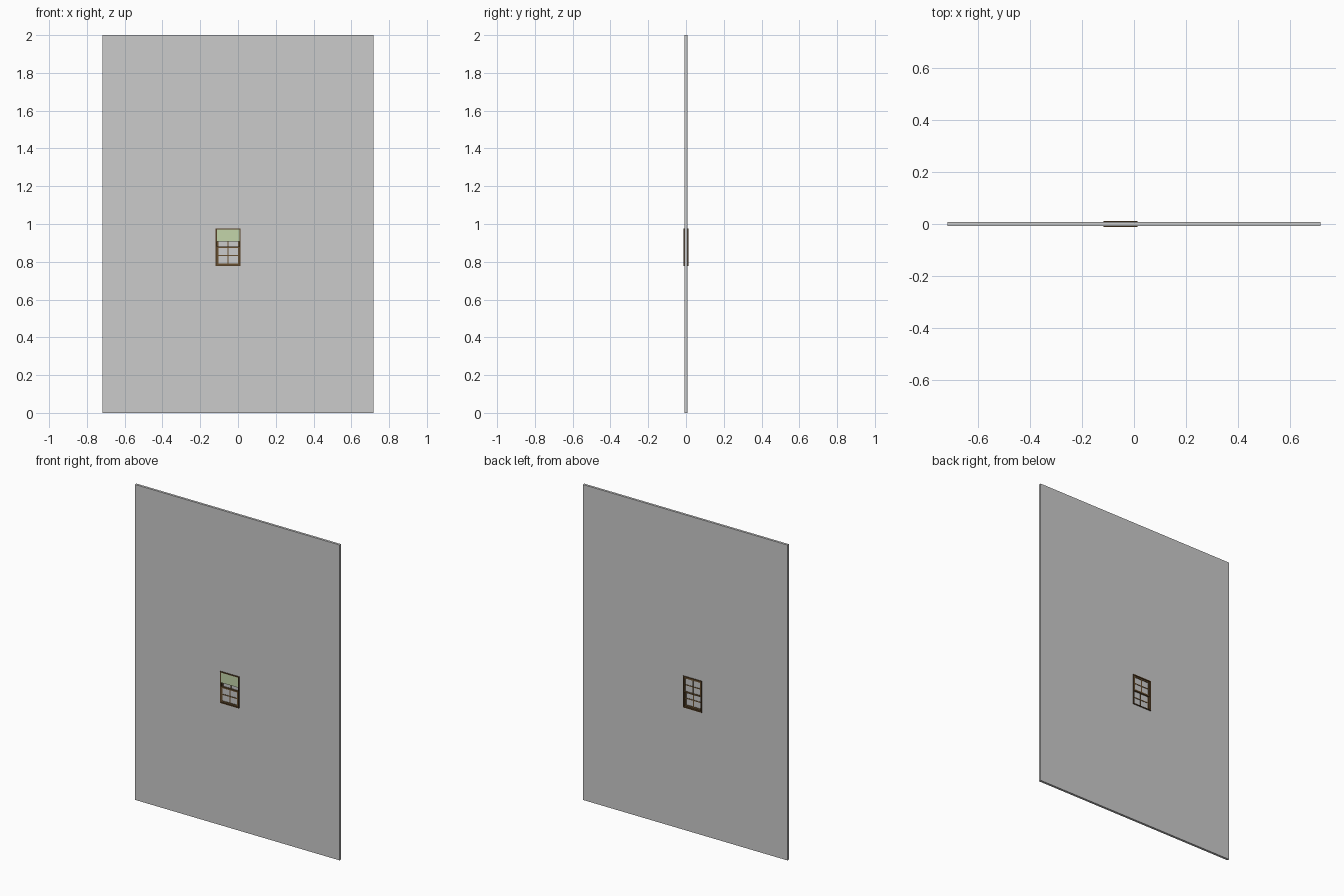
import bpy

if "Cube" in bpy.data.objects:
    bpy.data.objects.remove(bpy.data.objects["Cube"])


def material(name, color):
    m = bpy.data.materials.new(name)
    m.diffuse_color = color
    m.use_nodes = True
    m.node_tree.nodes["Principled BSDF"].inputs["Base Color"].default_value = m.diffuse_color
    return m


WOOD = material("dark_wood", (0.09, 0.05, 0.02, 1))
SASH = material("sash_wood", (0.14, 0.08, 0.03, 1))
BLIND = material("pale_green", (0.55, 0.66, 0.40, 1))


def boxes(name, spans, mat=None):
    """One object from axis-aligned boxes given as (x0, x1, y0, y1, z0, z1)."""
    verts, faces = [], []
    for x0, x1, y0, y1, z0, z1 in spans:
        n = len(verts)
        verts += [(x, y, z) for x in (x0, x1) for y in (y0, y1) for z in (z0, z1)]
        quads = ((0, 1, 3, 2), (4, 6, 7, 5), (0, 4, 5, 1),
                 (2, 3, 7, 6), (0, 2, 6, 4), (1, 5, 7, 3))
        faces += [[n + i for i in q] for q in quads]
    mesh = bpy.data.meshes.new(name)
    mesh.from_pydata(verts, [], faces)
    if mat:
        mesh.materials.append(mat)
    ob = bpy.data.objects.new(name, mesh)
    bpy.context.collection.objects.link(ob)
    return ob


def ring(x0, x1, y0, y1, z0, z1, side, low, top):
    """Four rails around a rectangular opening."""
    return [(x0, x0 + side, y0, y1, z0, z1), (x1 - side, x1, y0, y1, z0, z1),
            (x0 + side, x1 - side, y0, y1, z0, z0 + low),
            (x0 + side, x1 - side, y0, y1, z1 - top, z1)]


# Window opening
X0, X1, Z0, Z1 = -0.118, 0.014, 0.777, 0.977
XC = (X0 + X1) / 2
T = 0.006

# Wall panel with a hole for the window
wall = boxes("wall", [(-0.718, 0.718, -0.007, 0.008, 0, 2)])
cutter = boxes("opening_cutter",
               [(X0 + 0.003, X1 - 0.003, -0.1, 0.1, Z0 + 0.003, Z1 - 0.003)])
cutter.hide_render = True
cutter.hide_set(True)
cut = wall.modifiers.new("opening", "BOOLEAN")
cut.object = cutter
cut.solver = "EXACT"

# Outer frame lining the opening
boxes("window_frame", ring(X0, X1, -0.0125, 0.0125, Z0, Z1, T, T, T), WOOD)

# Two sliding sashes, each with crossed glazing bars and a glass pane
for label, z0, z1, y in (("lower", Z0 + T, 0.882, -0.004),
                         ("upper", 0.872, Z1 - T, 0.004)):
    a, b = X0 + T, X1 - T
    zc = (z0 + z1) / 2
    boxes(label + "_sash",
          ring(a, b, y - 0.004, y + 0.004, z0, z1, 0.008, 0.009, 0.009), SASH)
    boxes(label + "_glazing_bars",
          [(XC - 0.003, XC + 0.003, y - 0.003, y + 0.003, z0, z1),
           (a, b, y - 0.0025, y + 0.0025, zc - 0.003, zc + 0.003)], SASH)
    boxes(label + "_glass",
          [(a + 0.006, b - 0.006, y - 0.0005, y + 0.0005, z0 + 0.006, z1 - 0.006)])

# Pulled-down blind across the top of the front
boxes("blind", [(X0 + T, X1 - T, -0.011, -0.010, 0.907, Z1 - T)], BLIND)
